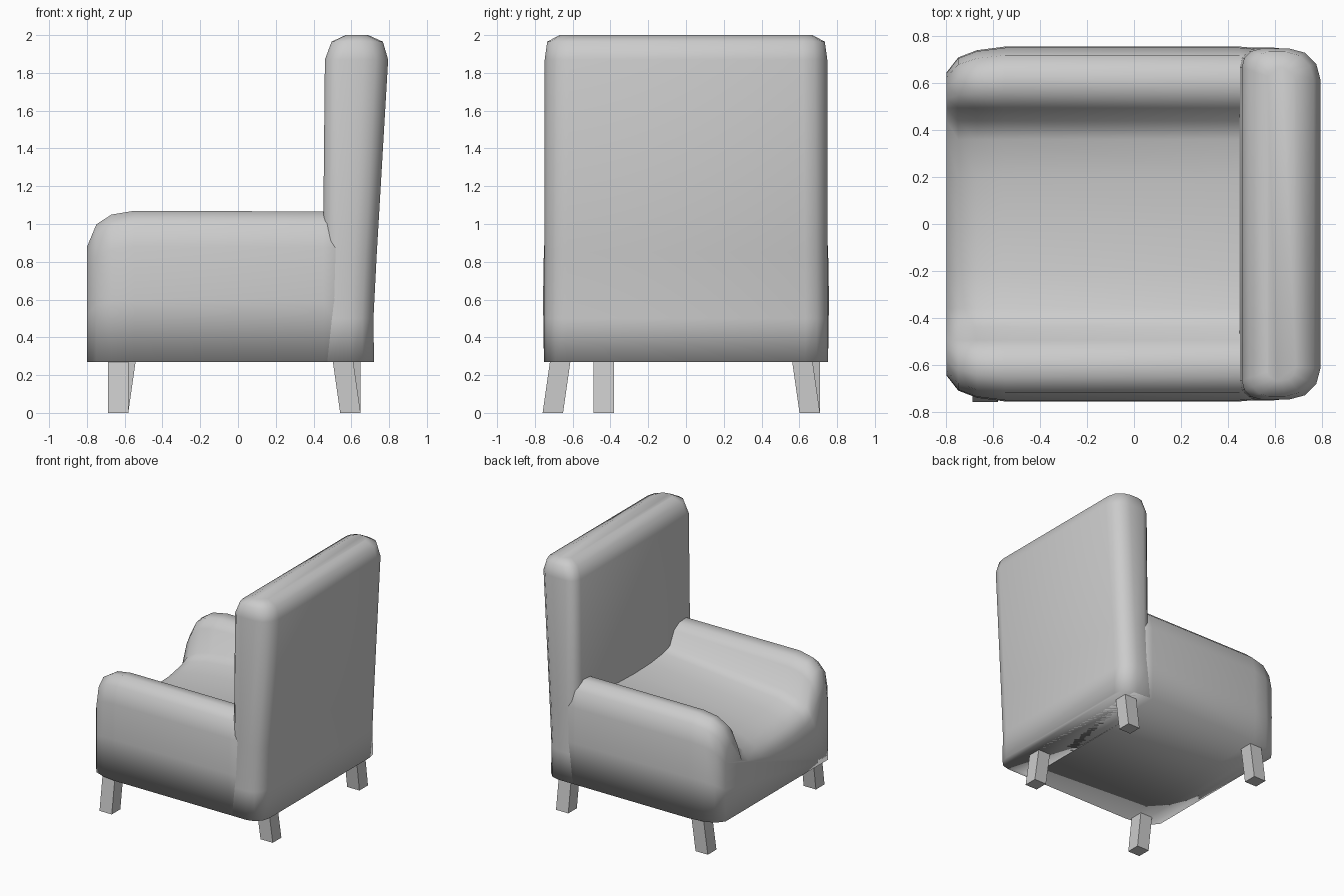
import bpy, bmesh, math

cube = bpy.data.objects.get("Cube")
if cube:
    bpy.data.objects.remove(cube, do_unlink=True)

grey = bpy.data.materials.new("light grey")
grey.use_nodes = True
grey.diffuse_color = (0.6, 0.6, 0.6, 1)
grey.node_tree.nodes["Principled BSDF"].inputs["Base Color"].default_value = (0.6, 0.6, 0.6, 1)


def loft(name, rings, smooth=True):
    """Skin a list of closed rings of points and cap both ends."""
    bm = bmesh.new()
    loops = [[bm.verts.new(p) for p in ring] for ring in rings]
    n = len(loops[0])
    for a, b in zip(loops, loops[1:]):
        for i in range(n):
            j = (i + 1) % n
            bm.faces.new((a[i], a[j], b[j], b[i]))
    bm.faces.new(loops[0])
    bm.faces.new(loops[-1])
    bmesh.ops.recalc_face_normals(bm, faces=bm.faces)
    mesh = bpy.data.meshes.new(name)
    bm.to_mesh(mesh)
    bm.free()
    mesh.materials.append(grey)
    obj = bpy.data.objects.new(name, mesh)
    bpy.context.collection.objects.link(obj)
    if smooth:
        bpy.ops.object.select_all(action='DESELECT')
        obj.select_set(True)
        bpy.context.view_layer.objects.active = obj
        bpy.ops.object.shade_smooth_by_angle(angle=math.radians(100))
    return obj


BASE, ARM_TOP, ARM_INNER = 0.27, 1.07, 0.5

# Seat and arms: one U-shaped section swept from front edge to backrest
half = [(0.752, BASE), (0.757, 0.6), (0.752, 0.88), (0.72, 1.01), (0.65, ARM_TOP),
        (0.56, 1.06), (0.495, 1.0), (0.44, 0.83), (0.36, 0.79), (0.2, 0.76)]
section = half + [(0, 0.75)] + [(-y, z) for y, z in reversed(half)]


def seat_ring(x, arm_width, height, dish):
    """Fit the section: arms narrow from outside, dish sets the seat depth."""
    ring = []
    for y, z in section:
        side = abs(y)
        if side < 0.6:
            z = ARM_TOP - (ARM_TOP - z) * dish
        if side > ARM_INNER:
            side = ARM_INNER + (side - ARM_INNER) * arm_width
        ring.append((x, math.copysign(side, y), BASE + (z - BASE) * height))
    return ring


# x, arm width factor, height factor, dish depth
stations = [(-0.8, 0.57, 0.76, 1.1), (-0.75, 0.82, 0.91, 1.1), (-0.67, 0.94, 0.975, 1.05),
            (-0.55, 1, 1, 0.97), (0.45, 1, 0.995, 0.62), (0.62, 0.94, 0.98, 0.6)]
loft("seat_and_arms", [seat_ring(*s) for s in stations])


# Backrest: rounded rectangle in plan, stacked upwards, rounder at the back
def rounded_plan(z, x0, x1, w, front_r, back_r):
    ring = []
    corners = [(1, 1, back_r), (-1, 1, front_r), (-1, -1, front_r), (1, -1, back_r)]
    for q, (sx, sy, r) in enumerate(corners):
        cx = x1 - r if sx > 0 else x0 + r
        cy = sy * (w - r)
        for k in range(4):
            a = math.radians(90 * q + 30 * k)
            ring.append((cx + r * math.cos(a), cy + r * math.sin(a), z))
    return ring


# z, front x, back x, half width, front and back corner radius
levels = [(BASE, 0.4, 0.72, 0.752, 0.08, 0.12), (0.5, 0.42, 0.717, 0.752, 0.08, 0.12),
          (0.85, 0.45, 0.735, 0.75, 0.08, 0.12), (1.87, 0.46, 0.795, 0.748, 0.08, 0.13),
          (1.965, 0.495, 0.767, 0.735, 0.08, 0.12), (2.0, 0.57, 0.69, 0.67, 0.04, 0.06)]
loft("backrest", [rounded_plan(*level) for level in levels])

# Legs: square posts, each splayed along one axis in turn
legs = {"front_right_leg": (-0.635, -0.705, 0, 0.04),
        "back_right_leg": (0.595, -0.435, -0.04, 0),
        "back_left_leg": (0.595, 0.655, 0, -0.04),
        "front_left_leg": (-0.635, 0.655, 0.04, 0)}
S = 0.054
for name, (x, y, dx, dy) in legs.items():
    loft(name, [[(x + dx * t + sx * S, y + dy * t + sy * S, t * (BASE + 0.01))
                 for sx, sy in ((-1, -1), (1, -1), (1, 1), (-1, 1))]
                for t in (0, 1)], smooth=False)
